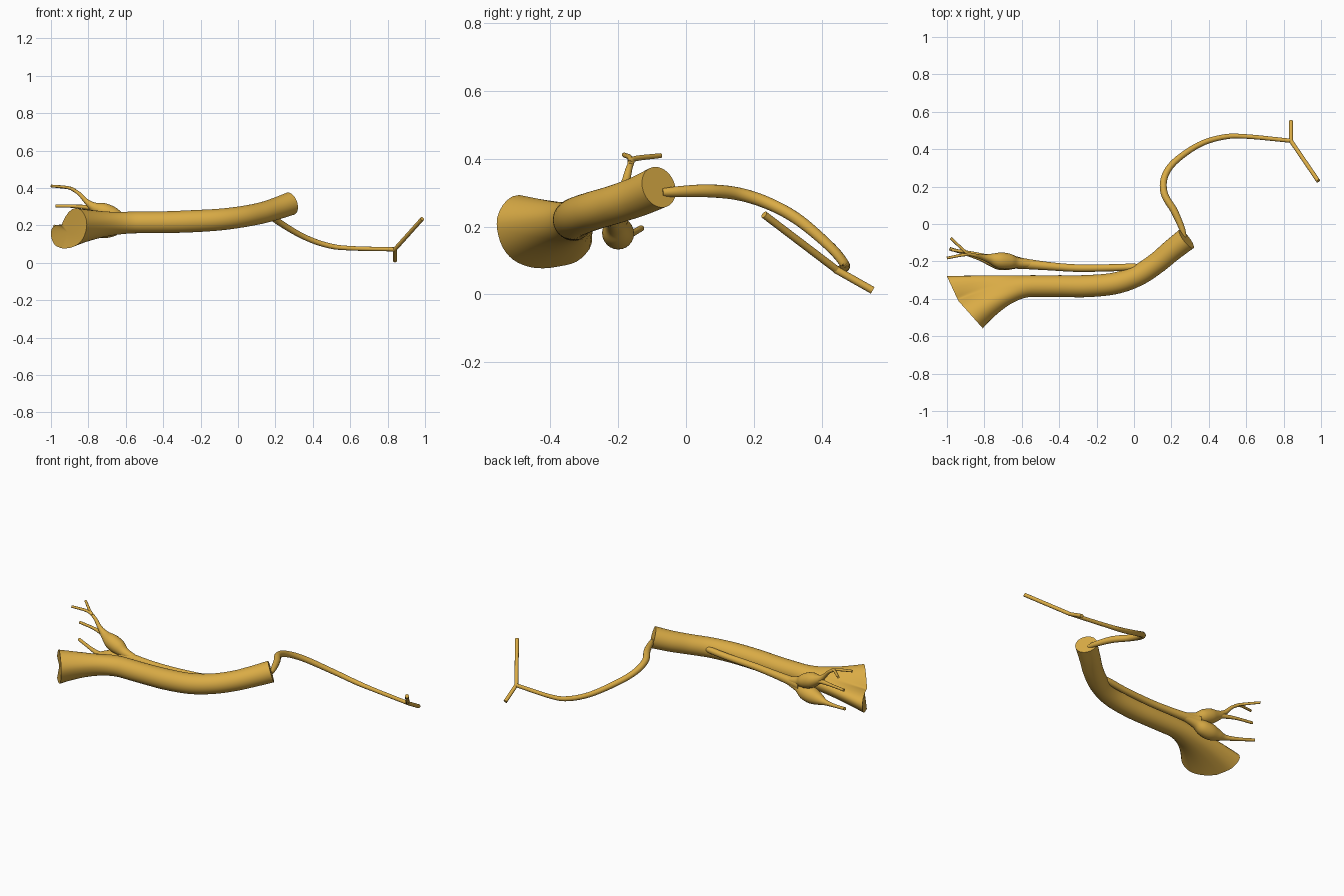
import bpy, bmesh, math
from mathutils import Vector

cube = bpy.data.objects.get("Cube")
if cube:
    bpy.data.objects.remove(cube, do_unlink=True)

ochre = bpy.data.materials.new("ochre_yellow")
ochre.use_nodes = True
OCHRE = (0.70, 0.41, 0.06, 1)
ochre.diffuse_color = OCHRE
ochre.node_tree.nodes["Principled BSDF"].inputs["Base Color"].default_value = OCHRE


def blend(a, b, c, d, t):
    """Catmull-Rom interpolation between b and c."""
    return 0.5 * (2 * b + (c - a) * t + (2 * a - 5 * b + 4 * c - d) * t * t
                  + (3 * b - a - 3 * c + d) * t ** 3)


def smooth_path(points, steps):
    """Fine path of 4D points (x, y, z, radius)."""
    p = [Vector(q) for q in points]
    p = [2 * p[0] - p[1]] + p + [2 * p[-1] - p[-2]]
    out = [blend(*p[i:i + 4], s / steps)
           for i in range(len(p) - 3) for s in range(steps)]
    return out + [p[-2]]


def sweep(points, sides, steps=8):
    """Circular rings along a smooth path."""
    path = smooth_path(points, steps)
    rings = []
    for i, q in enumerate(path):
        t = (path[min(i + 1, len(path) - 1)] - path[max(i - 1, 0)]).to_3d().normalized()
        side = t.cross(Vector((0, 0, 1))).normalized()
        up = side.cross(t)
        angles = [math.tau * k / sides for k in range(sides)]
        rings.append([q.to_3d() + q.w * (math.cos(a) * side + math.sin(a) * up)
                      for a in angles])
    return rings


def skin(name, rings):
    """Join rings into a closed, smooth shaded mesh."""
    bm = bmesh.new()
    loops = [[bm.verts.new(co) for co in ring] for ring in rings]
    n = len(loops[0])
    for a, b in zip(loops, loops[1:]):
        for k in range(n):
            bm.faces.new((a[k], a[(k + 1) % n], b[(k + 1) % n], b[k]))
    for loop in (loops[0], loops[-1]):
        centre = bm.verts.new(sum((v.co for v in loop), Vector()) / n)
        for k in range(n):
            bm.faces.new((loop[k], loop[(k + 1) % n], centre))
    bmesh.ops.recalc_face_normals(bm, faces=bm.faces)
    mesh = bpy.data.meshes.new(name)
    bm.to_mesh(mesh)
    bm.free()
    mesh.materials.append(ochre)
    obj = bpy.data.objects.new(name, mesh)
    bpy.context.collection.objects.link(obj)
    bpy.ops.object.select_all(action='DESELECT')
    obj.select_set(True)
    bpy.context.view_layer.objects.active = obj
    bpy.ops.object.shade_smooth_by_angle(angle=math.radians(40))


def tube(name, points, sides=16):
    skin(name, sweep(points, sides))


# Main trunk
SIDES = 48
trunk = sweep([(-.55, -.332, .216, .058), (-.4, -.332, .217, .058), (-.25, -.332, .222, .059),
               (-.1, -.317, .231, .058), (.02, -.275, .246, .057), (.12, -.21, .265, .057),
               (.2, -.143, .288, .059), (.28, -.08, .316, .062)], SIDES)

# Flared, cleft end of the trunk: radius every 30 degrees, starting at the front
lip_radii = [.132, .15, .142, .06, .035, .065, .14, .128, .1, .093, .1, .116]


def lip_point(k):
    f = k * 12 / SIDES
    i = int(f)
    r = blend(*[lip_radii[(i + j) % 12] for j in (-1, 0, 1, 2)], f - i)
    a = math.tau * k / SIDES
    y = -.42 - r * math.cos(a)
    x = -.94 - (y + .41) * (.89 if y < -.41 else .46)
    return Vector((x, y, .17 + r * math.sin(a)))


lip = [lip_point(k) for k in range(SIDES)]
flare = []
for s in range(14, 0, -1):
    s /= 14
    e = s ** 1.7
    flare.append([Vector((b.x + (l.x - b.x) * s, b.y + (l.y - b.y) * e, b.z + (l.z - b.z) * e))
                  for b, l in zip(trunk[0], lip)])
skin("trunk", flare + trunk)

# Long curved branch with a fork
tube("long_branch", [(.27, -.07, .30, .012), (.255, -.02, .303, .016), (.215, .07, .305, .019),
                     (.163, .16, .295, .019), (.163, .25, .265, .018), (.22, .335, .217, .017),
                     (.35, .425, .14, .015), (.48, .465, .093, .014), (.6, .468, .078, .012),
                     (.84, .445, .072, .011)])
tube("fork_upper", [(.835, .45, .068, .011), (.985, .23, .235, .011)])
tube("fork_lower", [(.84, .44, .074, .011), (.84, .55, .012, .011)])

# Side strand running along the back of the trunk
tube("side_strand", [(.05, -.235, .262, .012), (0, -.23, .255, .018), (-.12, -.234, .242, .019),
                     (-.3, -.236, .232, .02), (-.45, -.226, .225, .022), (-.58, -.213, .22, .028),
                     (-.64, -.205, .22, .034)])

# Pair of bulbs at the end of the strand
tube("upper_bulb", [(-.54, -.215, .222, .02), (-.62, -.208, .238, .028), (-.67, -.2, .257, .042),
                    (-.72, -.195, .277, .043), (-.77, -.185, .298, .026), (-.81, -.178, .328, .014),
                    (-.85, -.168, .37, .01), (-.89, -.158, .395, .008)], 24)
tube("lower_bulb", [(-.54, -.215, .218, .02), (-.62, -.208, .203, .03), (-.67, -.202, .186, .044),
                    (-.72, -.199, .178, .046), (-.77, -.192, .172, .032), (-.82, -.182, .17, .016),
                    (-.9, -.158, .18, .01), (-.985, -.132, .195, .009)], 24)

# Twigs
tube("top_twig_front", [(-.86, -.165, .38, .008), (-.91, -.165, .402, .008),
                        (-1, -.182, .411, .007)], 12)
tube("top_twig_back", [(-.87, -.165, .388, .008), (-.9, -.15, .4, .008),
                       (-.98, -.075, .409, .007)], 12)
tube("middle_twig", [(-.72, -.19, .28, .022), (-.79, -.175, .295, .014), (-.87, -.155, .302, .009),
                     (-.975, -.138, .304, .008)], 12)
